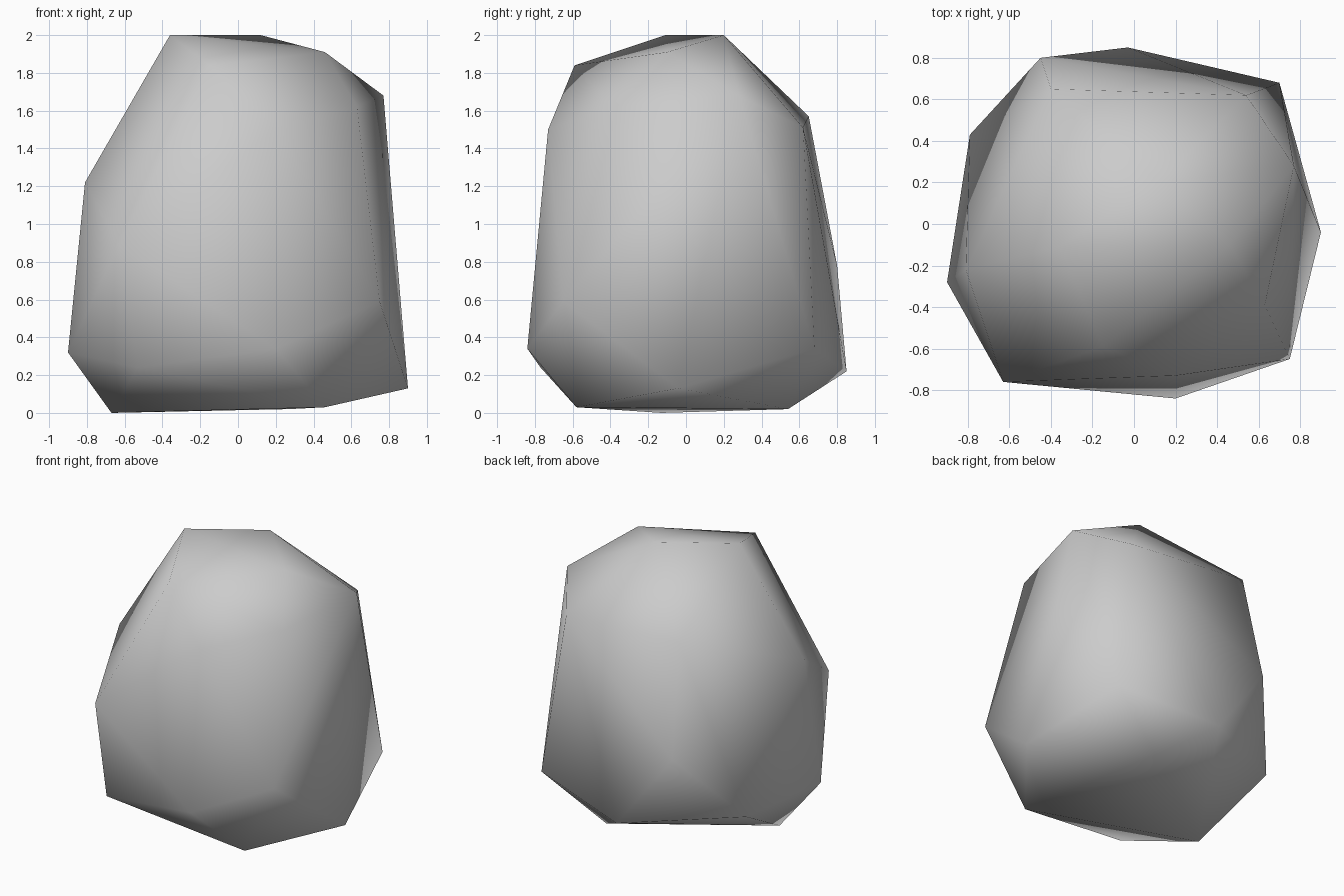
import bpy
import bmesh

cube = bpy.data.objects.get("Cube")
if cube:
    bpy.data.objects.remove(cube, do_unlink=True)

# Stone colour
stone = bpy.data.materials.new("stone_grey")
stone.use_nodes = True
grey = (0.6, 0.6, 0.6, 1)
stone.diffuse_color = grey
stone.node_tree.nodes["Principled BSDF"].inputs["Base Color"].default_value = grey

# Corners of the boulder, from the crown down to the base
crown = [(-.36, -.11, 2), (.12, .2, 2), (.46, -.1, 1.91), (-.15, -.59, 1.84)]
shoulder = [(.77, .28, 1.68), (.63, -.39, 1.62), (-.4, .65, 1.57),
            (.54, .62, 1.51), (.2, -.73, 1.5), (-.81, -.22, 1.22)]
flank = [(-.63, -.76, .89), (-.45, .8, .78), (.75, -.65, .59)]
foot = [(.7, .68, .34), (.2, -.84, .34), (-.9, -.28, .32), (-.79, .43, .31),
        (-.53, -.77, .24), (-.03, .85, .22), (.9, -.04, .13)]
base = [(.46, -.58, .03), (.27, .54, .02), (-.67, -.13, 0)]

# Wrap the corners in a low-poly skin
bm = bmesh.new()
for corner in crown + shoulder + flank + foot + base:
    bm.verts.new(corner)
bmesh.ops.convex_hull(bm, input=bm.verts[:])
bmesh.ops.recalc_face_normals(bm, faces=bm.faces[:])
for face in bm.faces:
    face.smooth = True

mesh = bpy.data.meshes.new("boulder")
bm.to_mesh(mesh)
bm.free()
mesh.materials.append(stone)
boulder = bpy.data.objects.new("boulder", mesh)
bpy.context.collection.objects.link(boulder)
